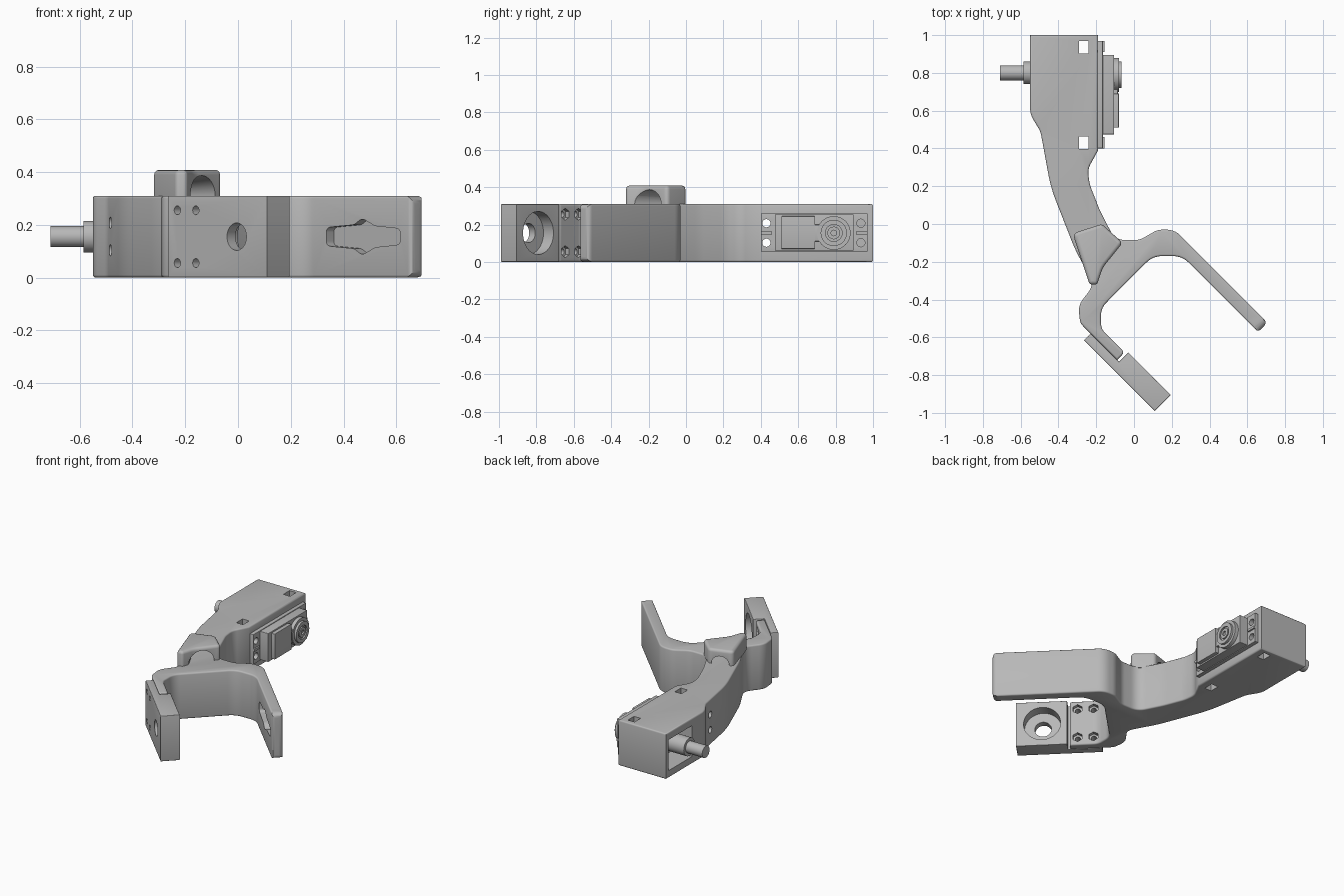
import bpy, bmesh
from math import radians, tan, pi
from mathutils import Vector, Matrix

if "Cube" in bpy.data.objects:
    bpy.data.objects.remove(bpy.data.objects["Cube"], do_unlink=True)

GREY = (0.48, 0.48, 0.48, 1)
grey = bpy.data.materials.new("plain grey")
grey.use_nodes = True
grey.diffuse_color = GREY
grey.node_tree.nodes["Principled BSDF"].inputs["Base Color"].default_value = GREY

HEIGHT = 0.31
MID = HEIGHT / 2


def finish(name, bm):
    bmesh.ops.recalc_face_normals(bm, faces=bm.faces)
    mesh = bpy.data.meshes.new(name)
    bm.to_mesh(mesh)
    bm.free()
    mesh.materials.append(grey)
    obj = bpy.data.objects.new(name, mesh)
    bpy.context.collection.objects.link(obj)
    return obj


def fillet(corners, steps=8):
    """Round each (x, y, radius) corner of a closed polygon."""
    out = []
    for i, (x, y, r) in enumerate(corners):
        p = Vector((x, y))
        a = Vector(corners[i - 1][:2]) - p
        b = Vector(corners[(i + 1) % len(corners)][:2]) - p
        if r == 0:
            out.append(p)
            continue
        t = r / tan(a.angle(b) / 2)
        t = min(t, a.length * 0.49, b.length * 0.49)
        start, end = p + a.normalized() * t, p + b.normalized() * t
        for k in range(steps + 1):
            s = k / steps
            out.append(start * (1 - s) ** 2 + p * 2 * s * (1 - s) + end * s * s)
    return out


def prism(name, points, low, high, bevel=0, matrix=None, segments=3, top_only=False):
    bm = bmesh.new()
    base = bm.faces.new([bm.verts.new((p[0], p[1], low)) for p in points])
    new = bmesh.ops.extrude_face_region(bm, geom=[base])["geom"]
    bmesh.ops.translate(bm, vec=(0, 0, high - low),
                        verts=[v for v in new if isinstance(v, bmesh.types.BMVert)])
    if bevel:
        rim = [e for e in bm.edges if abs(e.verts[0].co.z - e.verts[1].co.z) < 1e-5
               and not (top_only and e.verts[0].co.z < high - 1e-5)]
        bmesh.ops.bevel(bm, geom=rim, offset=bevel, segments=segments,
                        profile=0.5, affect='EDGES')
    if matrix:
        bm.transform(matrix)
    return finish(name, bm)


def box(name, x, y, z, bevel=0):
    points = [(x[0], y[0]), (x[1], y[0]), (x[1], y[1]), (x[0], y[1])]
    return prism(name, points, z[0], z[1], bevel)


def rod(name, start, end, r1, r2=None, sides=32):
    a, b = Vector(start), Vector(end)
    bm = bmesh.new()
    turn = (b - a).to_track_quat('Z', 'Y').to_matrix().to_4x4()
    bmesh.ops.create_cone(bm, cap_ends=True, segments=sides, radius1=r1,
                          radius2=r1 if r2 is None else r2, depth=(b - a).length,
                          matrix=Matrix.Translation((a + b) / 2) @ turn)
    return finish(name, bm)


def cut(cutter, *targets):
    for target in targets:
        mod = target.modifiers.new("cut", 'BOOLEAN')
        mod.operation, mod.solver, mod.object = 'DIFFERENCE', 'EXACT', cutter
        bpy.context.view_layer.objects.active = target
        bpy.ops.object.modifier_apply(modifier=mod.name)
    bpy.data.objects.remove(cutter, do_unlink=True)


# Arm: servo box, curved wrist, fork and finger in one outline
outline = [
    (-0.55, 1, 0), (-0.55, 0.58, 0.12), (-0.495, 0.49, 0.12), (-0.44, 0.19, 0.8),
    (-0.31, -0.14, 0.8), (-0.21, -0.32, 0.08), (-0.295, -0.43, 0.1),
    (-0.285, -0.525, 0.06), (-0.09, -0.72, 0), (-0.05, -0.68, 0.02),
    (-0.175, -0.555, 0.08), (-0.175, -0.445, 0.1), (0.1, -0.17, 0.12),
    (0.255, -0.17, 0.12), (0.657, -0.572, 0.02), (0.707, -0.522, 0.03),
    (0.215, -0.03, 0.14), (0.125, -0.03, 0.1), (0.03, -0.085, 0.1),
    (-0.1, -0.085, 0.09), (-0.18, 0.07, 0.5), (-0.235, 0.21, 0.2),
    (-0.245, 0.29, 0.1), (-0.19, 0.39, 0), (-0.19, 1, 0)]
arm = prism("arm", fillet(outline), 0, HEIGHT, bevel=0.01)

# Rounded fingertip corners and the shaped recess in the finger's inner face
face = Matrix(((1, 0, -0.7071, 0), (-1, 0, -0.7071, 0.085), (0, 1, 0, 0), (0, 0, 0, 1)))
TIP = 0.657
for edge, inward in ((0, 1), (HEIGHT, -1)):
    arc = fillet([(TIP - 0.064, edge, 0), (TIP, edge, 1), (TIP, edge + inward * 0.09, 0)])
    corner = arc + [Vector((TIP + 0.1, edge + inward * 0.09)),
                    Vector((TIP + 0.1, edge - inward * 0.1)),
                    Vector((TIP - 0.064, edge - inward * 0.1))]
    cut(prism("tip_cutter", corner, -0.15, 0.08, matrix=face), arm)
half = [(0.335, 0.035, 0.02), (0.44, 0.045, 0.03), (0.47, 0.07, 0.02),
        (0.52, 0.04, 0.03), (0.615, 0.03, 0.02)]
recess = [(x, MID + h, r) for x, h, r in half]
recess += [(x, MID - h, r) for x, h, r in reversed(half)]
cut(prism("recess_cutter", fillet(recess), -0.04, 0.05, matrix=face), arm)

# Bolted jaw plate with a thick end block
jaw = prism("jaw_plate", [(-0.265, -0.615), (0.11, -0.99), (0.195, -0.905),
                          (-0.03, -0.68), (-0.08, -0.73), (-0.23, -0.58)],
            0, HEIGHT, bevel=0.005)
normal = Vector((0.7071, 0.7071, 0))
bore = Vector((0.08, -0.79, MID))
cut(rod("bore_cutter", bore - normal * 0.2, bore + normal * 0.1, 0.052), jaw)
cut(rod("counterbore_cutter", bore - normal * 0.075, bore + normal * 0.1, 0.115, sides=48), jaw)
for x in (-0.23, -0.16):
    for z in (0.055, HEIGHT - 0.055):
        hole = Vector((x, -0.88 - x, z))
        cut(rod("bolt_cutter", hole - normal * 0.05, hole + normal * 0.15, 0.017, sides=16),
            jaw, arm)
        cut(rod("nut_cutter", hole + normal * 0.08, hole + normal * 0.15, 0.032, sides=6), arm)

# Servo: flange, case, gear cover and output boss
flange = box("servo_flange", (-0.2, -0.165), (0.4, 0.97), (0.055, 0.26), 0.004)
box("servo_case", (-0.3, -0.105), (0.475, 0.895), (0.06, 0.255), 0.004)
box("servo_cover", (-0.11, -0.08), (0.51, 0.69), (0.07, 0.245), 0.004)
box("servo_cover_ridge", (-0.11, -0.085), (0.65, 0.78), (0.11, 0.2), 0.004)
for y in (0.43, 0.94):
    box("flange_rib", (-0.17, -0.155), (y - 0.03, y + 0.03), (MID - 0.008, MID + 0.008))
AXIS = 0.79
rod("servo_gear_housing", (-0.11, AXIS, MID), (-0.08, AXIS, MID), 0.09, sides=48)
boss = rod("servo_output_boss", (-0.11, AXIS, MID), (-0.065, AXIS, MID), 0.07, sides=40)
cut(rod("groove_cutter", (-0.075, AXIS, MID), (0, AXIS, MID), 0.045), boss)
spline = rod("servo_spline", (-0.1, AXIS, MID), (-0.066, AXIS, MID), 0.034, sides=24)
cut(rod("spline_cutter", (-0.08, AXIS, MID), (0, AXIS, MID), 0.015, sides=16), spline)

# Mounting holes, nut slots and the shaft opening in the servo box
for y, depth in ((0.43, -0.7), (0.935, -0.35)):
    for z in (MID - 0.052, MID + 0.052):
        cut(rod("screw_cutter", (depth, y, z), (0, y, z), 0.022, sides=20), flange, arm)
    cut(box("slot_cutter", (-0.29, -0.24), (y - 0.033, y + 0.033), (-0.1, 0.5)), arm)
cut(box("opening_cutter", (-0.7, -0.4), (0.72, 0.975), (0.05, 0.26)), arm)

# Pivot shaft and collar
rod("pivot_collar", (-0.42, 0.8, MID), (-0.585, 0.8, MID), 0.06)
rod("pivot_shaft", (-0.42, 0.8, MID), (-0.71, 0.8, MID), 0.04)

# Cable guide on top of the wrist, with a flared tunnel
guide_outline = [(-0.325, -0.05, 0.03), (-0.17, 0, 0.03), (-0.06, -0.1, 0.025),
                 (-0.165, -0.23, 0.15), (-0.195, -0.32, 0.02), (-0.235, -0.32, 0.02)]
guide = prism("cable_guide", fillet(guide_outline), 0.3, 0.408, bevel=0.018, top_only=True)
cut(rod("tunnel_cutter", (-0.275, 0.025, 0.31), (-0.09, -0.265, 0.31), 0.05, 0.085), guide)

# Smooth curved walls while keeping crisp edges
for obj in bpy.context.scene.objects:
    obj.select_set(obj.type == 'MESH')
bpy.context.view_layer.objects.active = arm
bpy.ops.object.shade_smooth_by_angle(angle=radians(32))
